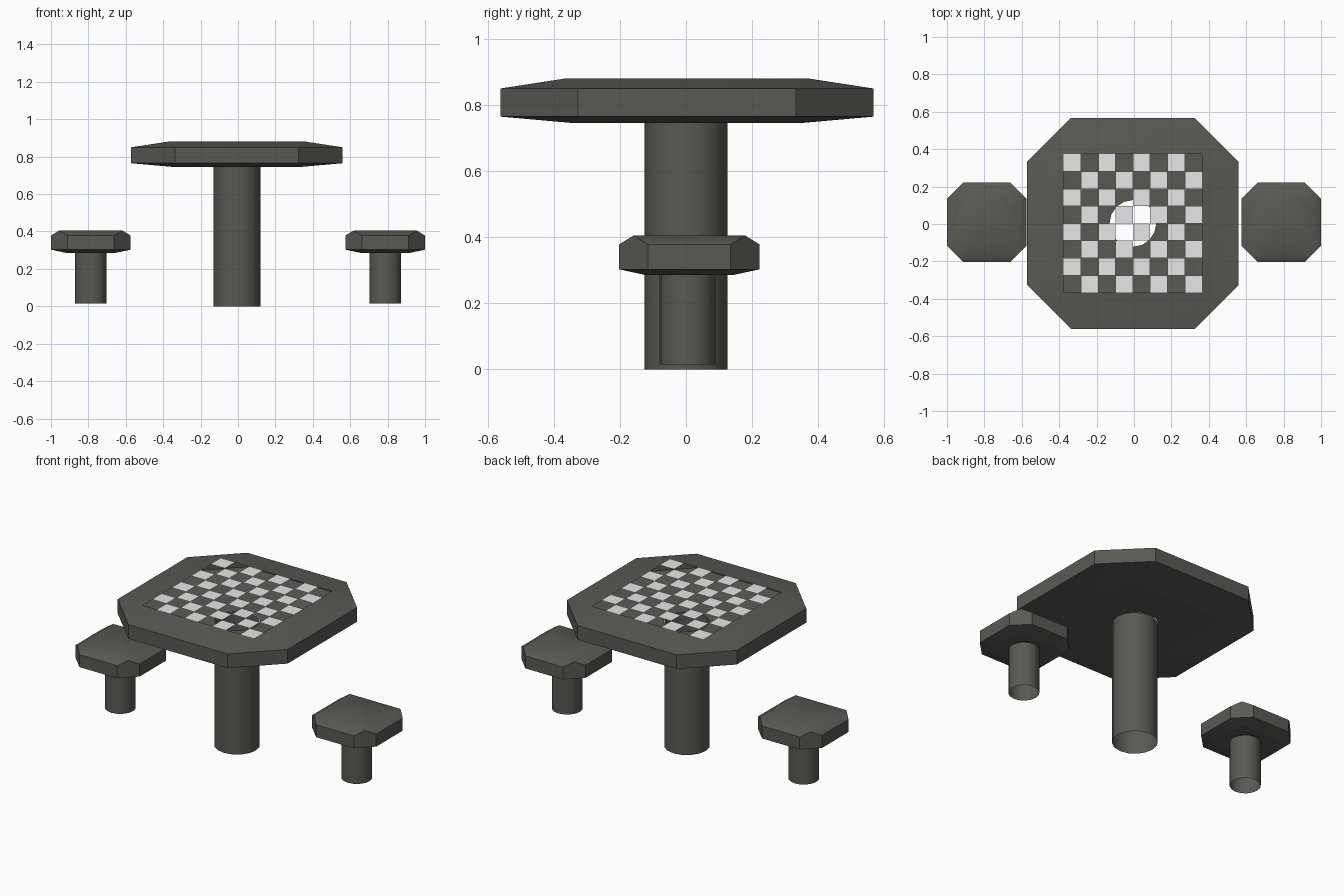
import bpy
import bmesh
from math import cos, sin, pi, radians

cube = bpy.data.objects.get("Cube")
if cube:
    bpy.data.objects.remove(cube, do_unlink=True)


def material(name, color):
    mat = bpy.data.materials.new(name)
    mat.use_nodes = True
    mat.diffuse_color = color
    mat.node_tree.nodes["Principled BSDF"].inputs["Base Color"].default_value = color
    return mat


stone = material("dark stone", (0.1, 0.102, 0.088, 1))
pale = material("pale tile", (0.8, 0.8, 0.8, 1))

SIDES = 16


def finish(name, bm, mat, location):
    mesh = bpy.data.meshes.new(name)
    bm.to_mesh(mesh)
    bm.free()
    mesh.materials.append(mat)
    mesh.polygons.foreach_set("use_smooth", [True] * len(mesh.polygons))
    mesh.set_sharp_from_angle(angle=radians(35))
    obj = bpy.data.objects.new(name, mesh)
    obj.location = location
    bpy.context.collection.objects.link(obj)
    return obj


def circle(bm, radius, z):
    return [bm.verts.new((radius * cos(2 * pi * j / SIDES),
                          radius * sin(2 * pi * j / SIDES), z)) for j in range(SIDES)]


def square(bm, half, z):
    """Square outline carrying one point per side of the post."""
    points = []
    for j in range(SIDES):
        x, y = cos(2 * pi * j / SIDES), sin(2 * pi * j / SIDES)
        s = half / max(abs(x), abs(y))
        points.append(bm.verts.new((x * s, y * s, z)))
    return points


def octagon(bm, half, cut, z):
    points = []
    for k in range(4):
        c, s = round(cos(k * pi / 2)), round(sin(k * pi / 2))
        for x, y in ((half, -cut), (half, cut)):
            points.append(bm.verts.new((x * c - y * s, x * s + y * c, z)))
    return points


def bridge(bm, low, high):
    n = len(low)
    for j in range(n):
        bm.faces.new((low[j], low[(j + 1) % n], high[(j + 1) % n], high[j]))


def slope(bm, octa, sq, flip):
    """Four sloping sides and four corner triangles from octagon to square."""
    for k in range(4):
        a, b, c = octa[2 * k], octa[2 * k + 1], octa[(2 * k + 2) % 8]
        edge = [sq[(4 * k + d) % SIDES] for d in range(2, -3, -1)]
        for face in ([a, b] + edge, [b, c, edge[0]]):
            bm.faces.new(face[::-1] if flip else face)


def slab(name, half, cut, top_half, bottom_half, hole, heights, location, open_top):
    """Cut-cornered slab, with a round hole below where the post meets it."""
    bm = bmesh.new()
    z0, z1, z2, z3 = heights
    ring = circle(bm, hole, z0)
    base = square(bm, bottom_half, z0)
    lower = octagon(bm, half, cut, z1)
    upper = octagon(bm, half, cut, z2)
    crown = square(bm, top_half, z3)
    bridge(bm, ring, base)
    bmesh.ops.reverse_faces(bm, faces=bm.faces[:])
    slope(bm, lower, base, True)
    bridge(bm, lower, upper)
    slope(bm, upper, crown, False)
    if not open_top:
        bm.faces.new(crown)
    return finish(name, bm, stone, location)


def post(name, radius, z0, z1, location):
    """Hollow post, open at both ends."""
    bm = bmesh.new()
    bridge(bm, circle(bm, radius, z0), circle(bm, radius, z1))
    return finish(name, bm, stone, location)


# Table
centre = (-0.006, 0.003, 0)
BOARD = 0.37
slab("table_top", 0.565, 0.33, BOARD, 0.34, 0.125,
     (0.745, 0.765, 0.85, 0.88), centre, True)
post("table_post", 0.125, 0, 0.745, (-0.006, 0, 0))

# Pale board tiles, with open gaps between them
bm = bmesh.new()
cell = BOARD / 4
for row in range(8):
    for col in range(8):
        if (row + col) % 2:
            continue
        x, y = col * cell - BOARD, BOARD - row * cell
        bm.faces.new([bm.verts.new((px, py, 0.88)) for px, py in (
            (x, y - cell), (x + cell, y - cell), (x + cell, y), (x, y))])
finish("board_tiles", bm, pale, centre)

# Seats on both sides
for side, sx in (("left", 1), ("right", -1)):
    slab(side + "_seat", 0.213, 0.125, 0.169, 0.13, 0.085,
         (0.285, 0.303, 0.378, 0.405), (sx * 0.787, 0.01, 0), False)
    post(side + "_seat_post", 0.085, 0.015, 0.285, (sx * 0.787, 0.005, 0))
